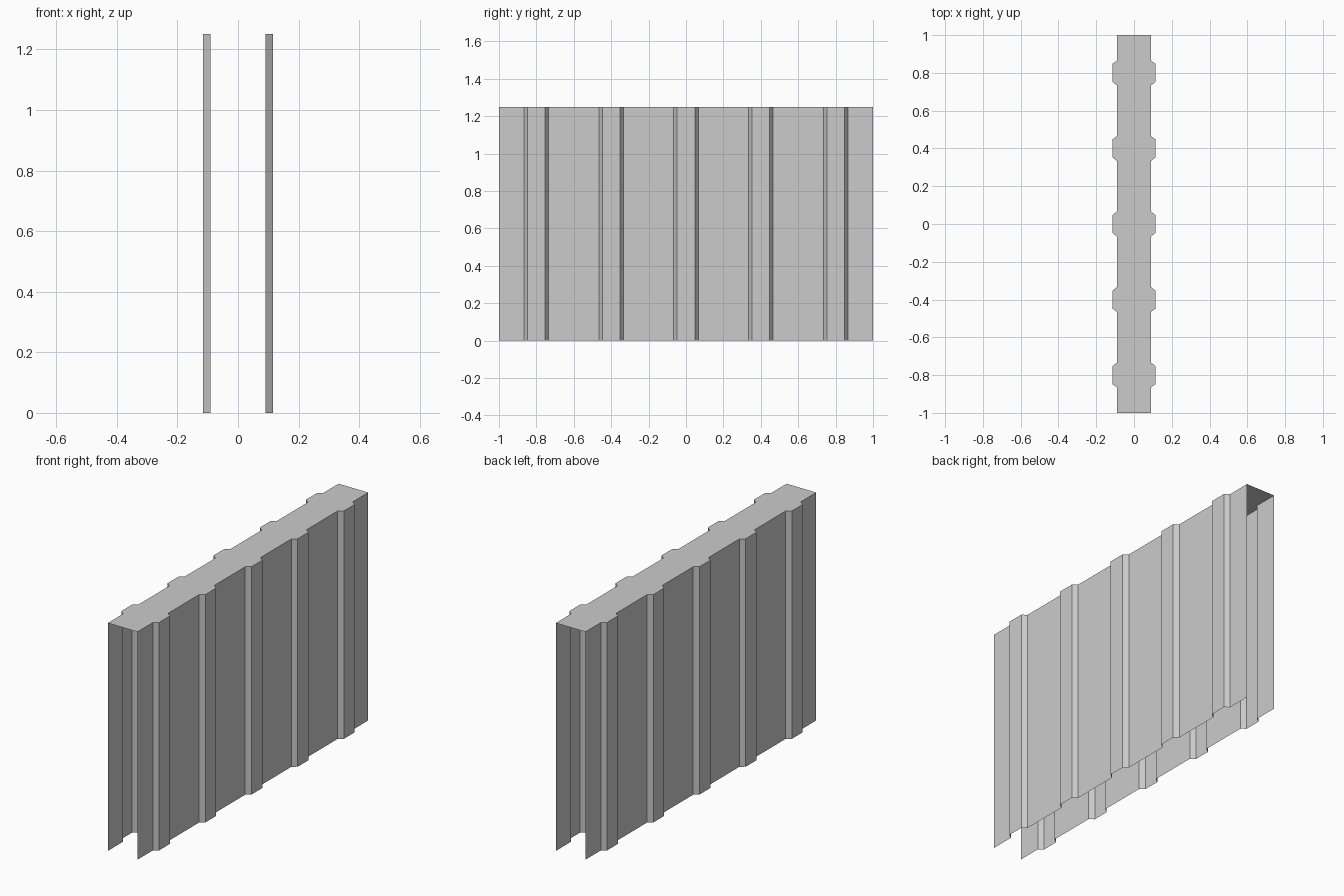
import bpy

if "Cube" in bpy.data.objects:
    bpy.data.objects.remove(bpy.data.objects["Cube"])

HEIGHT = 1.25
BASE_X, RIB_X = 0.09, 0.115
FOOT, CREST = 0.066, 0.047   # rib half widths at the panel and at the crest


def add_mesh(name, verts, faces):
    mesh = bpy.data.meshes.new(name)
    mesh.from_pydata(verts, [], faces)
    obj = bpy.data.objects.new(name, mesh)
    bpy.context.collection.objects.link(obj)
    return obj


# Ribbed panel outline, running front to back
outline = [(BASE_X, -1)]
for i in range(-2, 3):
    y = i * 0.4
    outline += [(BASE_X, y - FOOT), (RIB_X, y - CREST),
                (RIB_X, y + CREST), (BASE_X, y + FOOT)]
outline.append((BASE_X, 1))
n = len(outline)

# Thin side panels, mirrored across the centre; ends and underside stay open
verts = [(x, y, z) for z in (0, HEIGHT) for x, y in outline]
faces = [(i, i + 1, n + i + 1, n + i) for i in range(n - 1)]
panels = add_mesh("ribbed_side_panels", verts, faces)
mirror = panels.modifiers.new("mirror", 'MIRROR')
mirror.use_axis[0] = True

# Flat top cap following both ribbed outlines
cap = [(x, y, HEIGHT) for x, y in outline]
cap += [(-x, y, HEIGHT) for x, y in reversed(outline)]
add_mesh("top_cap", cap, [tuple(range(len(cap)))])
